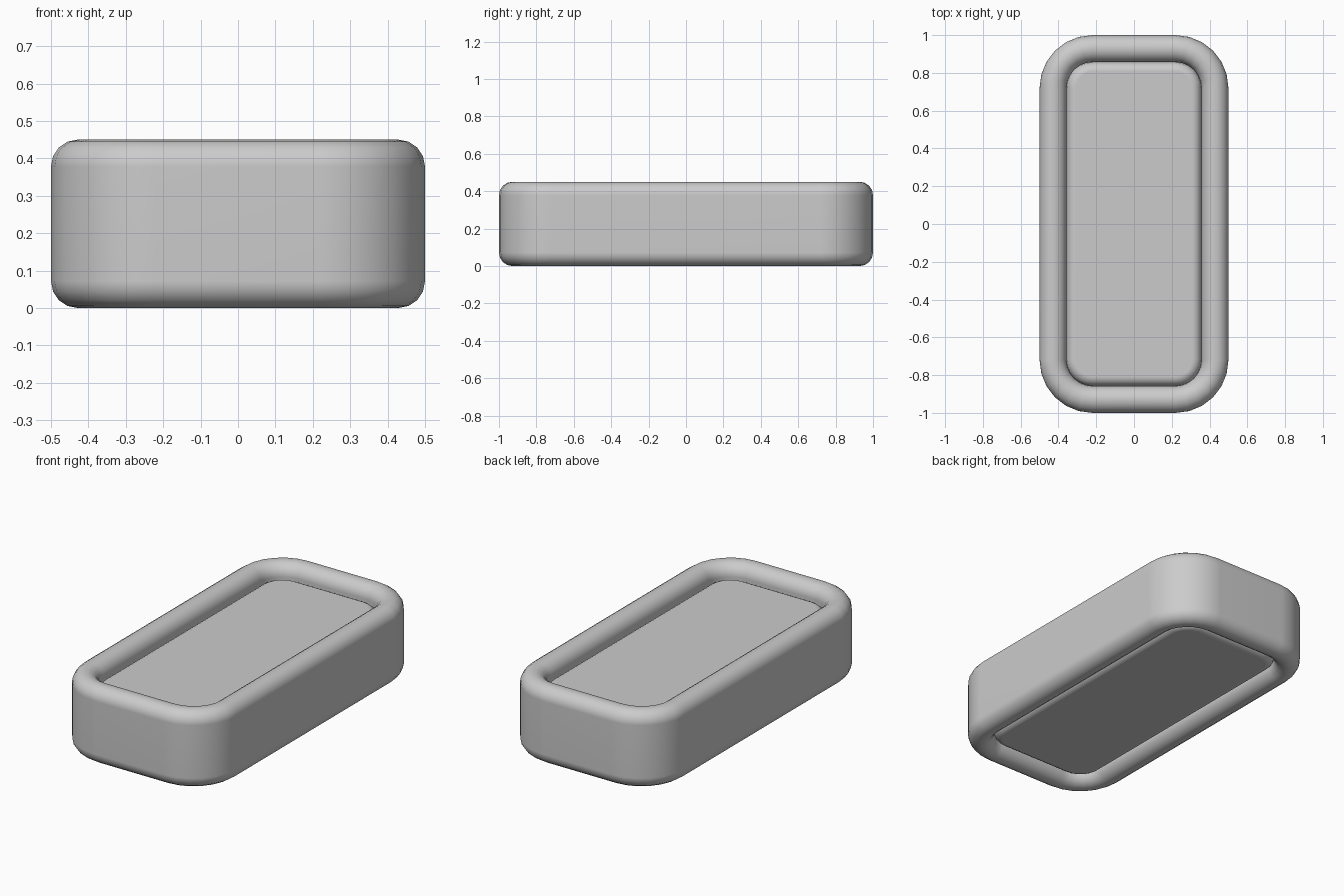
import bpy, bmesh
from math import sin, cos, pi

if "Cube" in bpy.data.objects:
    bpy.data.objects.remove(bpy.data.objects["Cube"])

HX, HY, H, R = 0.5, 1.0, 0.45, 0.28   # half sizes, height, corner radius
WALL = 0.143


def outline(inset, z, segs=6):
    """Rounded rectangle, inset from the outer footprint."""
    r = R - inset
    pts = []
    for k, (sx, sy) in enumerate(((1, 1), (-1, 1), (-1, -1), (1, -1))):
        for i in range(segs + 1):
            a = (k + i / segs) * pi / 2
            pts.append((sx * (HX - R) + r * cos(a), sy * (HY - R) + r * sin(a), z))
    return pts


def loft(name, profile, closed):
    """Sweep an (inset, z) profile round the outline; cap it when open."""
    bm = bmesh.new()
    rings = [[bm.verts.new(p) for p in outline(*q)] for q in profile]
    n, m = len(rings[0]), len(rings)
    for j in range(m if closed else m - 1):
        a, b = rings[j], rings[(j + 1) % m]
        for i in range(n):
            k = (i + 1) % n
            bm.faces.new((a[i], a[k], b[k], b[i]))
    if not closed:
        bm.faces.new(rings[0])
        bm.faces.new(rings[-1])
    bmesh.ops.recalc_face_normals(bm, faces=bm.faces)
    me = bpy.data.meshes.new(name)
    bm.to_mesh(me)
    bm.free()
    ob = bpy.data.objects.new(name, me)
    bpy.context.collection.objects.link(ob)
    bpy.ops.object.select_all(action='DESELECT')
    ob.select_set(True)
    bpy.context.view_layer.objects.active = ob
    bpy.ops.object.shade_smooth_by_angle(angle=0.7)
    ob.modifiers.new("flat_face_normals", 'WEIGHTED_NORMAL').keep_sharp = True


def arc(cx, cz, r, a0, a1, segs):
    steps = [a0 + (a1 - a0) * i / segs for i in range(segs + 1)]
    return [(cx + r * cos(a), cz + r * sin(a)) for a in steps]


# Outer frame: wall with fully rounded top and bottom rims
w = WALL / 2
loft("outer_frame", arc(w, w, w, -pi, 0, 8) + arc(w, H - w, w, 0, pi, 8), True)

# Recessed inner panel with softly rounded edges on both faces
b, lo, hi = 0.05, 0.035, 0.38
loft("inner_panel", arc(WALL + b, lo + b, b, -pi / 2, -pi, 5)
     + arc(WALL + b, hi - b, b, pi, pi / 2, 5), False)
